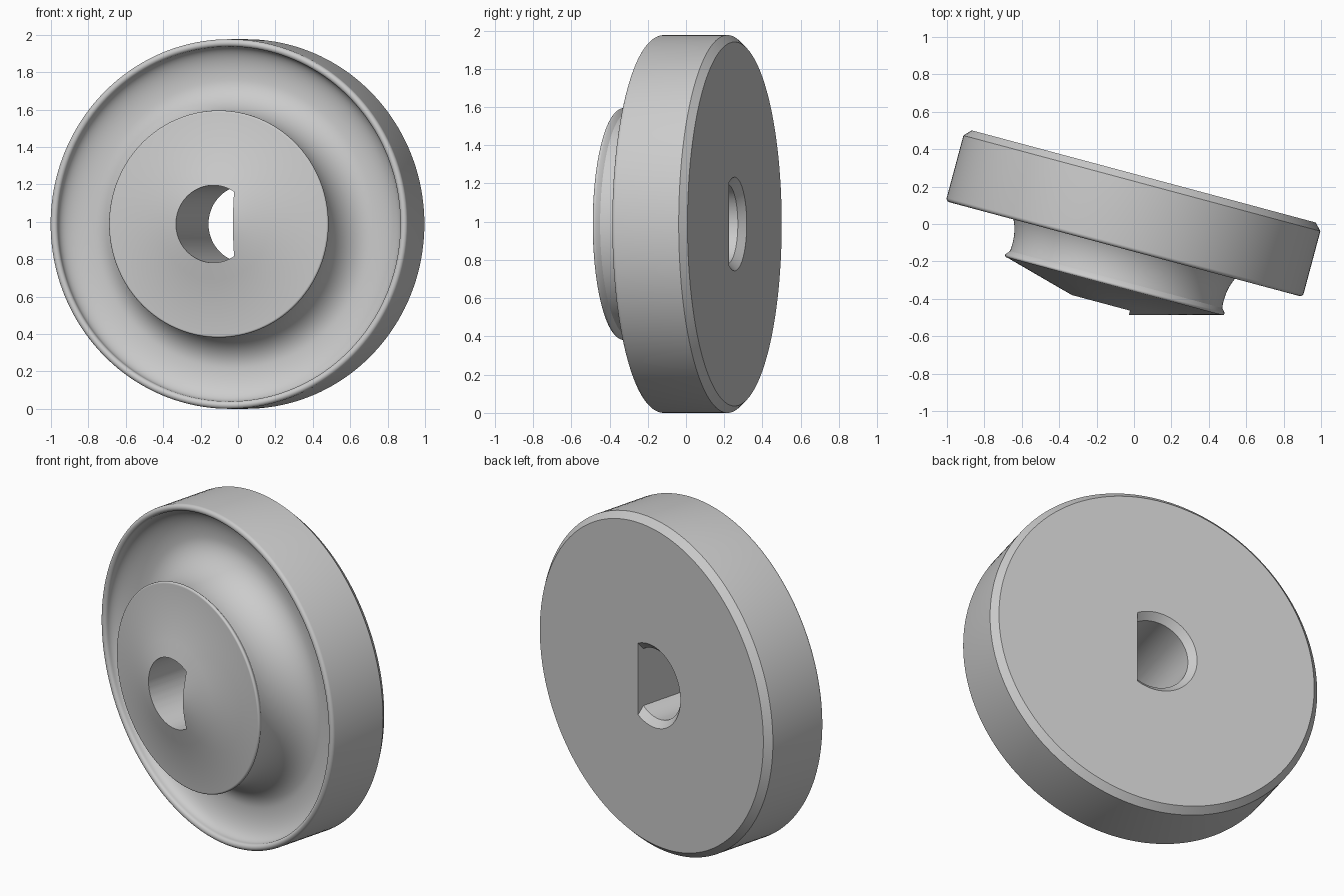
import bpy
import bmesh
from math import sin, cos, pi, radians
from mathutils import Matrix

default = bpy.data.objects.get("Cube")
if default:
    bpy.data.objects.remove(default, do_unlink=True)

RADIUS = 0.988
FLAT = 0.115        # distance of the bore's flat from the axis
PLACE = Matrix.Translation((-0.015, 0.004, RADIUS)) @ Matrix.Rotation(radians(-15), 4, 'Z')

grey = bpy.data.materials.new("plain grey")
grey.use_nodes = True
colour = (0.6, 0.6, 0.6, 1)
grey.diffuse_color = colour
grey.node_tree.nodes["Principled BSDF"].inputs["Base Color"].default_value = colour


def arc(cx, cy, rx, ry, start, end, steps):
    """Points of an elliptical arc, angles in degrees."""
    angles = [radians(start + (end - start) * i / steps) for i in range(steps + 1)]
    return [(cx + rx * cos(t), cy + ry * sin(t)) for t in angles]


def lathe(name, profile, segments, flat=None):
    """Revolve (radius, depth) points about the y axis, optionally sliced flat."""
    bm = bmesh.new()
    verts = [bm.verts.new((r, y, 0)) for r, y in profile]
    edges = [bm.edges.new(pair) for pair in zip(verts, verts[1:])]
    bmesh.ops.spin(bm, geom=verts + edges, cent=(0, 0, 0), axis=(0, 1, 0),
                   angle=2 * pi, steps=segments, use_merge=True)
    bmesh.ops.remove_doubles(bm, verts=bm.verts, dist=0.0001)
    if flat is not None:
        bmesh.ops.bisect_plane(bm, geom=bm.verts[:] + bm.edges[:] + bm.faces[:],
                               plane_co=(flat, 0, 0), plane_no=(1, 0, 0), clear_outer=True)
        bmesh.ops.holes_fill(bm, edges=[e for e in bm.edges if e.is_boundary], sides=0)
    bmesh.ops.recalc_face_normals(bm, faces=bm.faces)
    mesh = bpy.data.meshes.new(name)
    bm.to_mesh(mesh)
    bm.free()
    mesh.materials.append(grey)
    obj = bpy.data.objects.new(name, mesh)
    bpy.context.collection.objects.link(obj)
    obj.matrix_world = PLACE
    return obj


# Wheel body: conical hub face, necked hub, hollow groove, rounded rim, bevelled back
profile = [(0, -0.508), (0.3, -0.428)]
profile += arc(0.596, -0.338, 0.011, 0.011, -105, 30, 6)
profile += arc(0.77, -0.27, 0.185, 0.24, 190, 90, 24)
profile += arc(0.77, -0.12, 0.178, 0.09, 90, 0, 18)[1:]
profile += arc(0.968, -0.123, 0.02, 0.02, 180, 360, 12)[1:]
profile += [(RADIUS, 0.221), (0.952, 0.259), (0.3, 0.259), (0, 0.259)]
wheel = lathe("wheel", profile, 160)

# D-shaped bore, countersunk at the back
bore = lathe("bore_cutter", [(0, -0.7), (0.207, -0.7), (0.207, 0.221), (0.286, 0.3), (0, 0.3)],
             96, flat=FLAT)
bore.hide_render = True

cut = wheel.modifiers.new("bore", 'BOOLEAN')
cut.operation = 'DIFFERENCE'
cut.solver = 'EXACT'
cut.object = bore
bpy.ops.object.select_all(action='DESELECT')
bpy.context.view_layer.objects.active = wheel
wheel.select_set(True)
bpy.ops.object.modifier_apply(modifier=cut.name)
bpy.data.objects.remove(bore, do_unlink=True)
bpy.ops.object.shade_smooth_by_angle(angle=radians(30))
